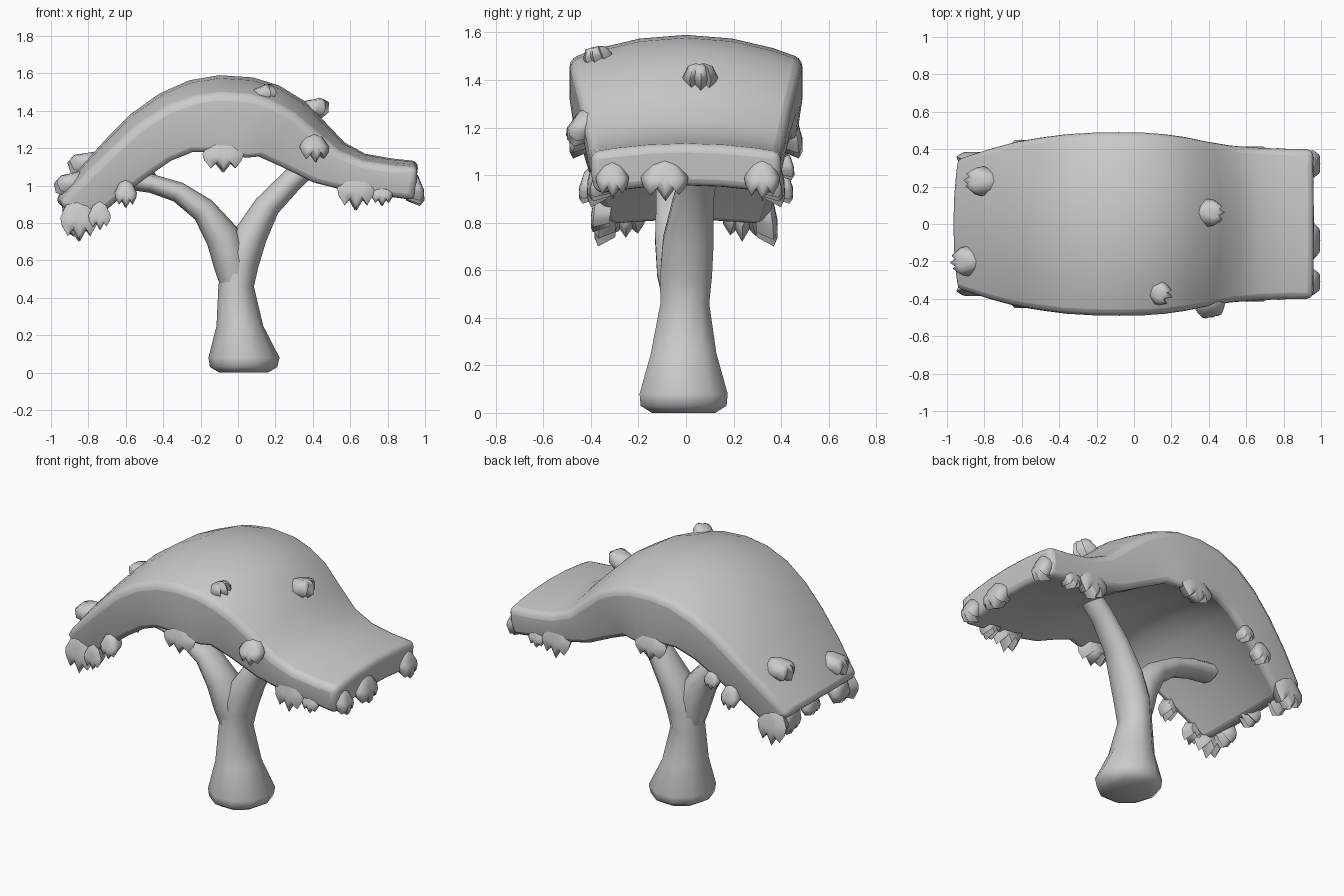
import bpy, bmesh, math
from mathutils import Vector

if "Cube" in bpy.data.objects:
    bpy.data.objects.remove(bpy.data.objects["Cube"])


def finish(name, bm, angle=45, bevel=0):
    bmesh.ops.recalc_face_normals(bm, faces=bm.faces)
    me = bpy.data.meshes.new(name)
    bm.to_mesh(me)
    bm.free()
    ob = bpy.data.objects.new(name, me)
    bpy.context.collection.objects.link(ob)
    if bevel:
        m = ob.modifiers.new("soft_edges", 'BEVEL')
        m.width, m.segments, m.angle_limit = bevel, 3, math.radians(50)
    bpy.ops.object.select_all(action='DESELECT')
    ob.select_set(True)
    bpy.context.view_layer.objects.active = ob
    bpy.ops.object.shade_smooth_by_angle(angle=math.radians(angle))
    return ob


def loft(name, rings, **kw):
    bm = bmesh.new()
    vs = [[bm.verts.new(p) for p in r] for r in rings]
    n = len(vs[0])
    for a, b in zip(vs, vs[1:]):
        for i in range(n):
            bm.faces.new((a[i], a[(i + 1) % n], b[(i + 1) % n], b[i]))
    bm.faces.new(vs[0])
    bm.faces.new(vs[-1])
    return finish(name, bm, **kw)


# Canopy: arched slab, stations of top x, top z, half width, edge drop, thickness
stations = [
    (-.98, .92, .35, .03, .20), (-.84, 1.10, .40, .05, .225), (-.70, 1.255, .44, .065, .245),
    (-.57, 1.385, .462, .075, .265), (-.42, 1.492, .48, .085, .285), (-.26, 1.563, .488, .095, .315),
    (-.10, 1.59, .49, .10, .335), (.08, 1.578, .488, .10, .34), (.22, 1.535, .48, .10, .335),
    (.35, 1.455, .465, .09, .305), (.47, 1.335, .44, .075, .27), (.57, 1.23, .42, .06, .22),
    (.68, 1.17, .408, .045, .18), (.82, 1.145, .402, .04, .17), (.965, 1.13, .40, .035, .18)]
spread = (-1, -.75, -.4, 0, .4, .75, 1)
rings = []
for i, (x, z, w, drop, thick) in enumerate(stations):
    a, b = stations[max(i - 1, 0)], stations[min(i + 1, len(stations) - 1)]
    t = Vector((b[0] - a[0], 0, b[1] - a[1])).normalized()
    nrm = Vector((-t.z, 0, t.x))
    c = Vector((x, 0, z))

    def section(f, depth, width=1):
        return c - nrm * (drop * f * f + thick * depth) + Vector((0, f * w * width, 0))
    rings.append([section(f, 0) for f in spread] + [section(1, .5)]
                 + [section(f, 1, .95) for f in reversed(spread)] + [section(-1, .5)])
loft("canopy", rings, bevel=.035, angle=70)


# Trunk and branches: tubes through (x, y, z, radius along, radius across, lean in degrees)
def tube(name, path, sides=10):
    rings = []
    for x, y, z, r, ry, lean in path:
        s = math.radians(lean)
        rings.append([(x + r * math.cos(a) * math.cos(s), y + ry * math.sin(a),
                       z - r * math.cos(a) * math.sin(s))
                      for a in (2 * math.pi * k / sides for k in range(sides))])
    return loft(name, rings, angle=60)


tube("trunk_and_right_branch", [
    (.03, -.01, 0, .13, .14, 0), (.03, -.01, .03, .18, .19, 0), (.032, -.01, .08, .19, .195, 0),
    (.01, -.01, .25, .125, .145, 0), (-.01, -.005, .46, .095, .108, 0),
    (.01, 0, .58, .10, .115, 10), (.065, .01, .73, .09, .112, 22),
    (.155, .03, .89, .07, .09, 34), (.29, .06, 1.03, .062, .075, 46), (.42, .07, 1.15, .06, .07, 46)])
tube("left_branch", [
    (-.01, -.01, .42, .07, .08, 0), (-.035, -.02, .58, .095, .106, -14),
    (-.085, -.03, .73, .092, .105, -32), (-.185, -.04, .87, .068, .09, -48),
    (-.32, -.05, .965, .055, .08, -64), (-.46, -.05, 1.01, .05, .085, -76),
    (-.60, -.05, 1.03, .05, .085, -80)])

# Leaf tuft: flap that lies flush above and lifts off towards three ragged points
outline = [(-.5, 0), (-.46, .35), (-.3, .75), (-.2, .5), (-.02, 1), (.16, .5), (.3, .78),
           (.46, .33), (.5, 0), (.3, -.65), (0, -.95), (-.3, -.65)]


def tuft(name, loc, normal, down, w, h, bulge=.025):
    n = Vector(normal).normalized()
    d = Vector(down)
    d = (d - n * d.dot(n)).normalized()
    s = d.cross(n)
    rings = []
    for k, lift in ((.7, -.07), (1, 0), (.7, bulge * .9), (.3, bulge)):
        rings.append([Vector(loc) + s * u * w * k + d * v * h * k
                      + n * (lift + (v * k - .25) * bulge * (1.1 if v < .25 else .3))
                      for u, v in outline])
    return loft(name, rings, angle=70)


DOWN = (0, 0, -1)
# Tufts hanging on both long edges
for side, tag in ((-1, "front"), (1, "back")):
    for k, (x, y, z, w, h) in enumerate([
            (-.08, .47, 1.17, .22, .10), (.63, .395, .99, .20, .125), (.77, .385, .96, .12, .07),
            (-.60, .43, .96, .12, .08), (-.85, .365, .83, .20, .13)]):
        tuft(f"{tag}_edge_tuft_{k}", (x, side * y, z), (0, side, 0), DOWN, w, h, .02)
tuft("front_side_tuft", (.41, -.455, 1.21), (.2, -1, .1), DOWN, .16, .09, .04)
tuft("front_inner_tuft", (-.74, -.39, .84), (0, -1, 0), DOWN, .12, .08, .01)
tuft("left_rear_tuft", (-.48, .44, 1.04), (0, 1, 0), DOWN, .10, .06, .015)

# Tufts hanging on the short ends
for k, (y, w, h) in enumerate([(-.31, .14, .09), (-.09, .20, .10), (.32, .15, .10)]):
    tuft(f"right_end_tuft_{k}", (.965, y, .99), (1, 0, 0), DOWN, w, h, .03)
for k, (y, w, h, z) in enumerate([(-.25, .16, .09, .82), (0, .16, .07, .82), (.24, .18, .12, .83)]):
    tuft(f"left_end_tuft_{k}", (-.91 + .03 * (k % 2), y, z), (-1, 0, -.5), (.3, 0, -1), w, h, .03)

# Tufts lying on the upper surface
for k, args in enumerate([
        ((.40, .06, 1.425), (.6, 0, 1), (1, 0, -.6), .15, .09, .06),
        ((.13, -.37, 1.505), (.15, -.25, 1), (1, -.3, -.2), .13, .08, .04),
        ((-.82, .23, 1.135), (-.8, .1, .7), (-.7, 0, -.8), .16, .10, .06),
        ((-.90, -.20, 1.03), (-.8, -.1, .7), (-.7, 0, -.8), .16, .10, .05)]):
    tuft(f"top_tuft_{k}", *args)
